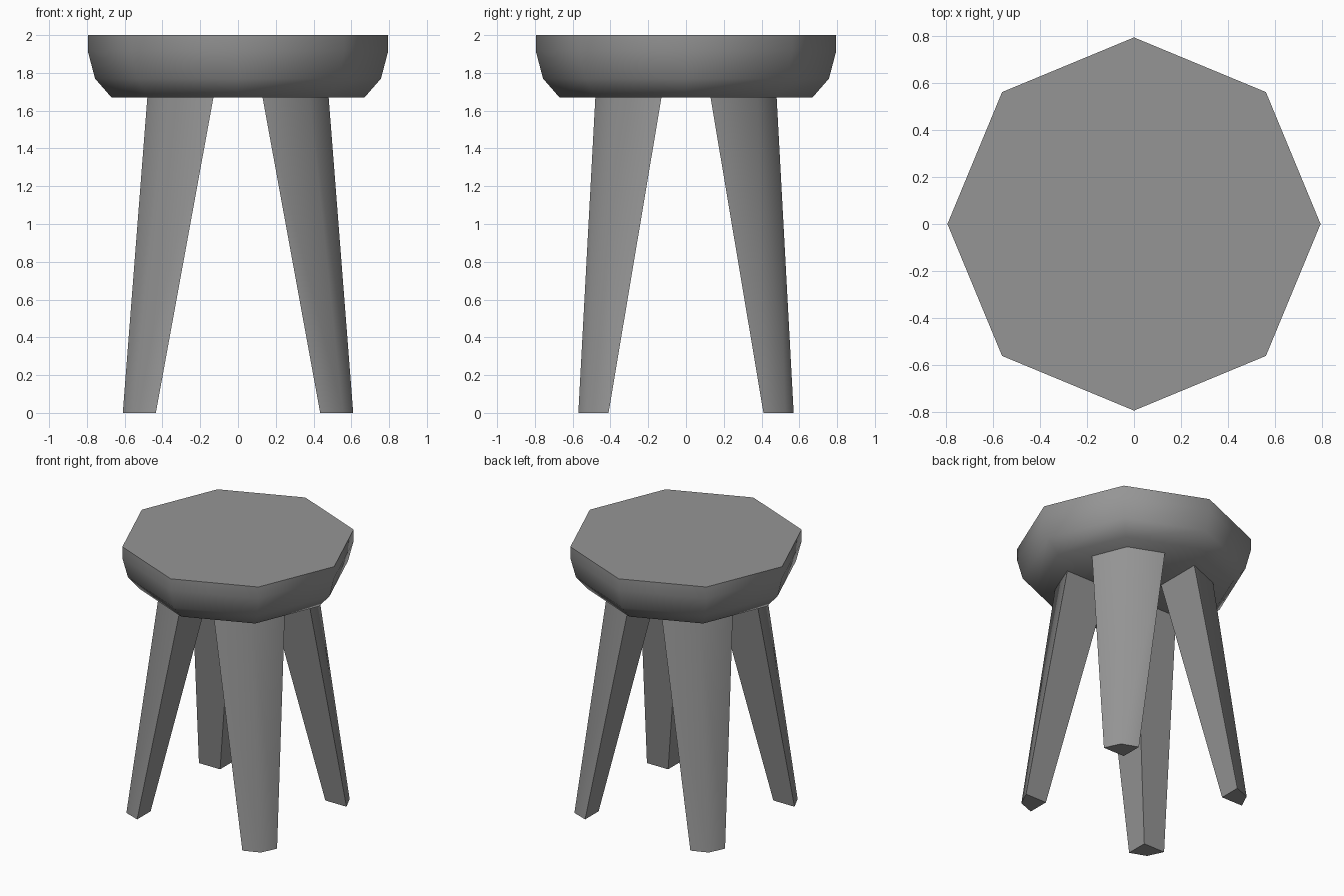
import bpy, bmesh
from math import cos, sin, pi, radians

cube = bpy.data.objects.get("Cube")
if cube:
    bpy.data.objects.remove(cube, do_unlink=True)

# single flat grey
COLOUR = (0.3, 0.3, 0.3, 1)
grey = bpy.data.materials.new("mid_grey")
grey.use_nodes = True
grey.diffuse_color = COLOUR
grey.node_tree.nodes["Principled BSDF"].inputs["Base Color"].default_value = COLOUR


def loft(name, rings):
    """Skin a stack of equal-sized rings, cap both ends, soften shallow edges."""
    bm = bmesh.new()
    loops = [[bm.verts.new(p) for p in ring] for ring in rings]
    for low, high in zip(loops, loops[1:]):
        n = len(low)
        for i in range(n):
            j = (i + 1) % n
            bm.faces.new((low[i], low[j], high[j], high[i]))
    bm.faces.new(loops[0])
    bm.faces.new(loops[-1])
    bmesh.ops.recalc_face_normals(bm, faces=bm.faces)
    mesh = bpy.data.meshes.new(name)
    bm.to_mesh(mesh)
    bm.free()
    mesh.materials.append(grey)
    obj = bpy.data.objects.new(name, mesh)
    bpy.context.collection.objects.link(obj)
    bpy.ops.object.select_all(action='DESELECT')
    obj.select_set(True)
    bpy.context.view_layer.objects.active = obj
    bpy.ops.object.shade_smooth_by_angle(angle=radians(60))
    return obj


# octagonal seat with a rounded-under rim
SEAT = [(0.67, 1.67), (0.757, 1.77), (0.795, 1.915), (0.795, 2.0)]
loft("seat", [[(r * cos(k * pi / 4), r * sin(k * pi / 4), z) for k in range(8)]
              for r, z in SEAT])

# splayed tapering legs: square inside corner, blunt outer edge
FOOT = [(0.435, 0.41), (0.61, 0.41), (0.555, 0.525), (0.435, 0.57)]
HEAD = [(0.13, 0.13), (0.48, 0.13), (0.38, 0.38), (0.13, 0.48)]
for side, sx in (("left", 1), ("right", -1)):
    for end, sy in (("front", -1), ("back", 1)):
        loft(f"{end}_{side}_leg",
             [[(sx * x, sy * y, z) for x, y in ring]
              for ring, z in ((FOOT, 0), (HEAD, 1.67))])
